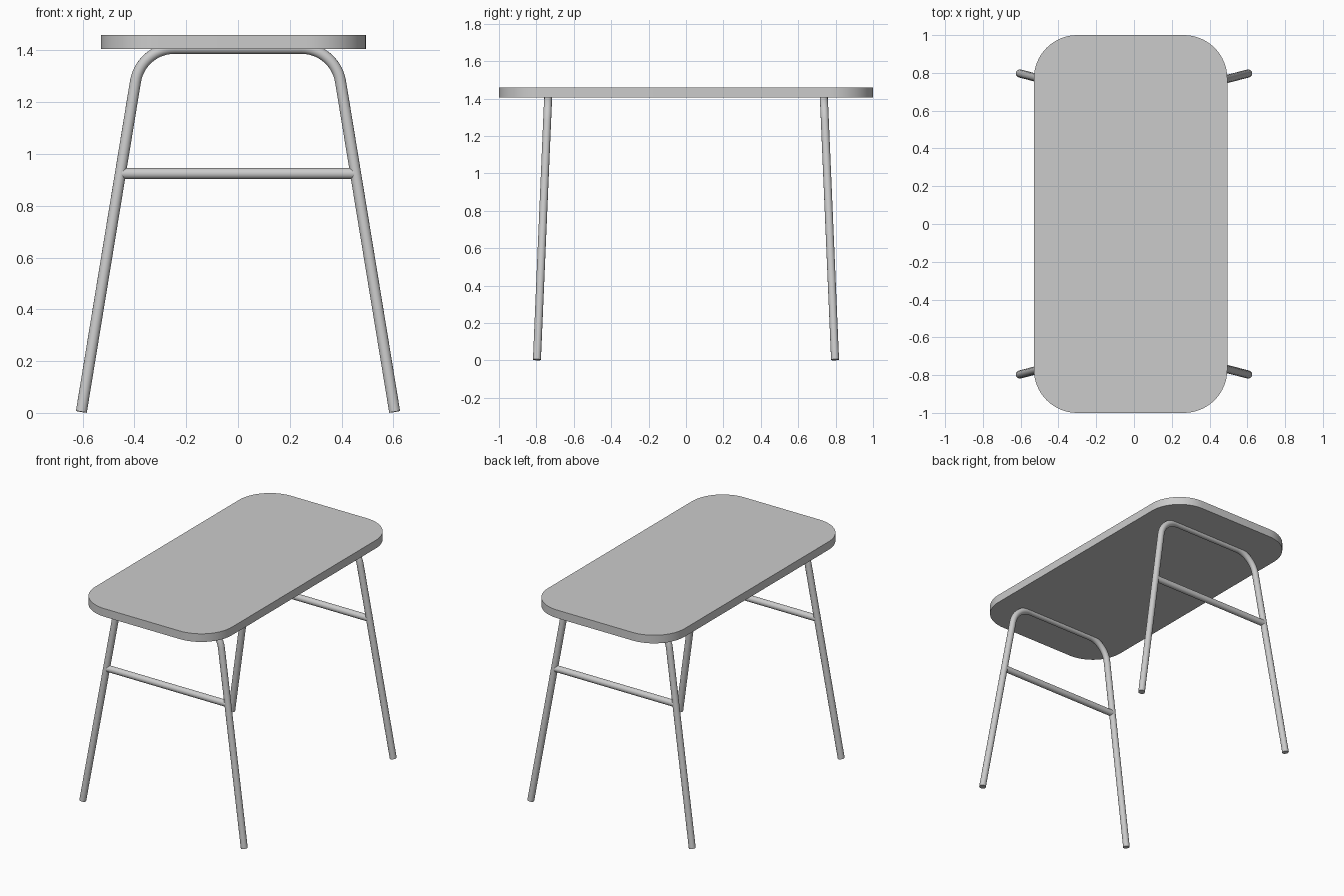
import bpy, bmesh
from math import cos, sin, pi, radians
from mathutils import Vector

if "Cube" in bpy.data.objects:
    bpy.data.objects.remove(bpy.data.objects["Cube"])

TUBE_R = 0.0215
TOP_Z = 1.408          # tube centre line under the top
FOOT = Vector((0.605, 0.797, 0.004))
CORNER = Vector((0.375, 0.737, TOP_Z))


def shade(obj):
    bpy.ops.object.select_all(action='DESELECT')
    obj.select_set(True)
    bpy.context.view_layer.objects.active = obj
    bpy.ops.object.shade_smooth_by_angle(angle=radians(35))


def tube(name, points):
    curve = bpy.data.curves.new(name, 'CURVE')
    curve.dimensions = '3D'
    curve.bevel_depth = TUBE_R
    curve.bevel_resolution = 6
    curve.use_fill_caps = True
    spline = curve.splines.new('POLY')
    spline.points.add(len(points) - 1)
    for p, co in zip(spline.points, points):
        p.co = (*co, 1)
    obj = bpy.data.objects.new(name, curve)
    bpy.context.collection.objects.link(obj)
    bpy.ops.object.select_all(action='DESELECT')
    obj.select_set(True)
    bpy.context.view_layer.objects.active = obj
    bpy.ops.object.convert(target='MESH')
    shade(bpy.context.view_layer.objects.active)


def fillet(a, corner, b, dist, steps=14):
    """Circular arc replacing a corner, tangent to both legs."""
    u, v = (a - corner).normalized(), (b - corner).normalized()
    half = u.angle(v) / 2
    axis = (u + v).normalized()
    centre = corner + axis * (dist / cos(half))
    side = (v - u).normalized()
    from_centre = -axis
    r = (corner + u * dist - centre).length
    span = pi / 2 - half
    return [centre + r * (from_centre * cos(t) + side * sin(t))
            for t in (-span + 2 * span * i / steps for i in range(steps + 1))]


# Table top: extruded rounded rectangle
x0, x1, y0, y1, rad = -0.53, 0.494, -1.0, 1.0, 0.23
outline = []
corners = [(x1 - rad, y1 - rad), (x0 + rad, y1 - rad),
           (x0 + rad, y0 + rad), (x1 - rad, y0 + rad)]
for q, (cx, cy) in enumerate(corners):
    for i in range(17):
        t = pi / 2 * (q + i / 16)
        outline.append((cx + rad * cos(t), cy + rad * sin(t), 1.405))
bm = bmesh.new()
face = bm.faces.new([bm.verts.new(p) for p in outline])
ext = bmesh.ops.extrude_face_region(bm, geom=[face], use_keep_orig=True)
bmesh.ops.translate(bm, vec=(0, 0, 0.055),
                    verts=[g for g in ext['geom'] if isinstance(g, bmesh.types.BMVert)])
bmesh.ops.recalc_face_normals(bm, faces=bm.faces)
mesh = bpy.data.meshes.new("table_top")
bm.to_mesh(mesh)
bm.free()
top = bpy.data.objects.new("table_top", mesh)
bpy.context.collection.objects.link(top)
shade(top)

# Bent tube leg frames with cross bars, front and back
for label, sy in (("front", -1), ("back", 1)):
    def at(p, sx):
        return Vector((p.x * sx, p.y * sy, p.z))
    fl, cl, cr, fr = at(FOOT, -1), at(CORNER, -1), at(CORNER, 1), at(FOOT, 1)
    path = [fl] + fillet(fl, cl, cr, 0.13) + fillet(cl, cr, fr, 0.13) + [fr]
    tube(label + "_leg_frame", path)
    k = 0.923 / TOP_Z
    bar = FOOT.lerp(CORNER, k)
    bar.x -= 0.005
    tube(label + "_cross_bar", [at(bar, -1), at(bar, 1)])
